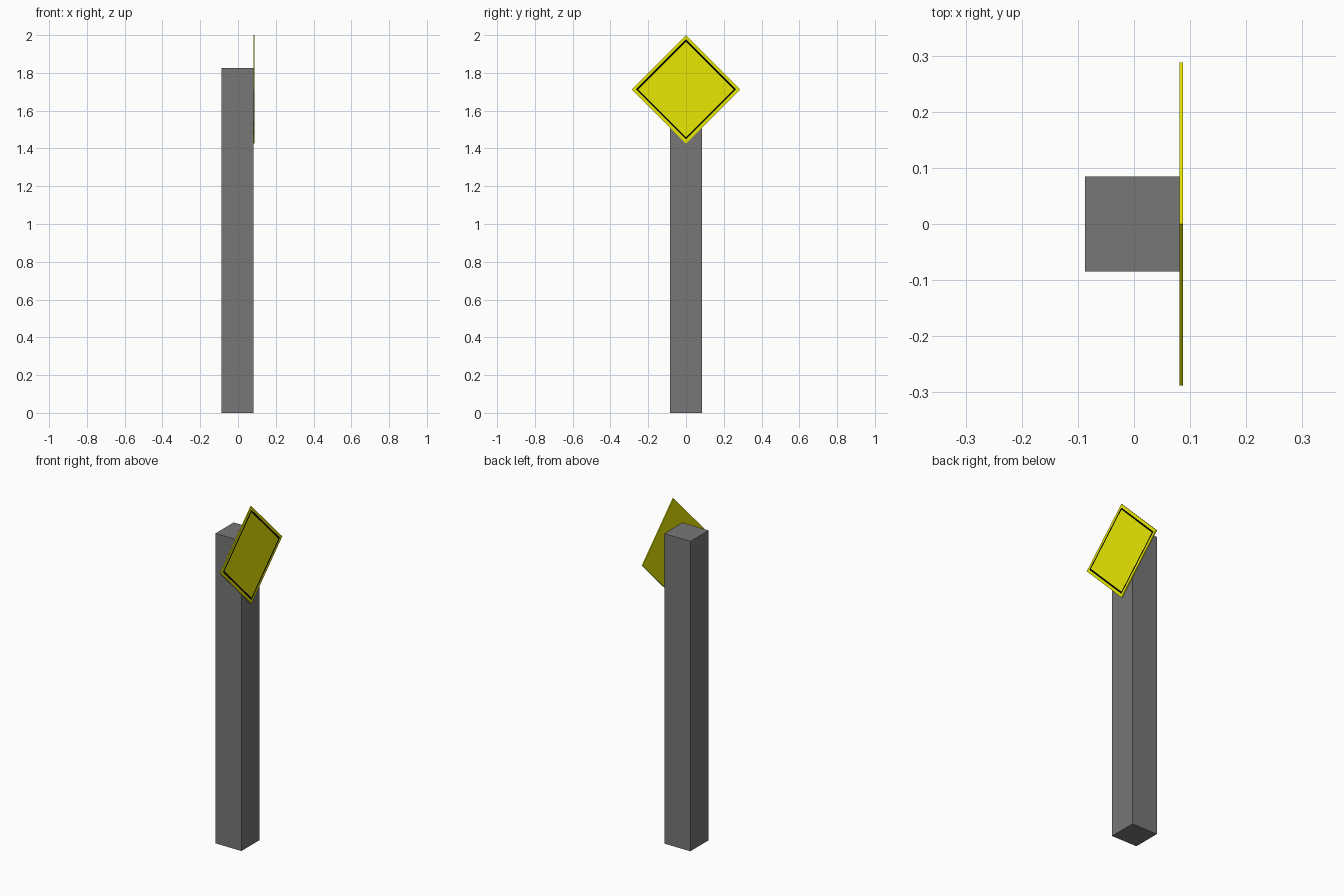
import bpy, bmesh

if "Cube" in bpy.data.objects:
    bpy.data.objects.remove(bpy.data.objects["Cube"])


def material(name, rgb):
    mat = bpy.data.materials.new(name)
    mat.diffuse_color = (*rgb, 1)
    mat.use_nodes = True
    mat.node_tree.nodes["Principled BSDF"].inputs["Base Color"].default_value = mat.diffuse_color
    return mat


def add_object(name, bm, mats):
    bmesh.ops.recalc_face_normals(bm, faces=bm.faces)
    mesh = bpy.data.meshes.new(name)
    bm.to_mesh(mesh)
    bm.free()
    for mat in mats:
        mesh.materials.append(mat)
    obj = bpy.data.objects.new(name, mesh)
    bpy.context.collection.objects.link(obj)
    return obj


grey = material("post_grey", (0.185, 0.185, 0.185))
yellow = material("sign_yellow", (0.8, 0.8, 0.0))
black = material("border_black", (0.0, 0.0, 0.0))

# Square post
X0, X1, X2 = -0.0875, 0.0815, 0.0875   # post back, post face, sign face
HEIGHT, WIDTH = 1.825, 0.169
bm = bmesh.new()
bmesh.ops.create_cube(bm, size=1)
bmesh.ops.scale(bm, vec=(X1 - X0, WIDTH, HEIGHT), verts=bm.verts)
bmesh.ops.translate(bm, vec=((X0 + X1) / 2, 0, HEIGHT / 2), verts=bm.verts)
add_object("post", bm, [grey])

# Diamond sign plate, standing on its corner
R, CZ = 0.2875, 1.7125
bm = bmesh.new()
back = bm.faces.new([bm.verts.new((X1, R * y, CZ + R * z))
                     for y, z in ((1, 0), (0, 1), (-1, 0), (0, -1))])
ext = bmesh.ops.extrude_face_region(bm, geom=[back], use_keep_orig=True)
moved = [g for g in ext["geom"] if isinstance(g, bmesh.types.BMVert)]
bmesh.ops.translate(bm, vec=(X2 - X1, 0, 0), verts=moved)
bmesh.ops.recalc_face_normals(bm, faces=bm.faces)

# Black border line inset into the front face
front = max(bm.faces, key=lambda f: f.calc_center_median().x)
bmesh.ops.inset_region(bm, faces=[front], thickness=0.016, use_even_offset=True)
line = bmesh.ops.inset_region(bm, faces=[front], thickness=0.009, use_even_offset=True)
for face in line["faces"]:
    face.material_index = 1
add_object("sign_plate", bm, [yellow, black])
